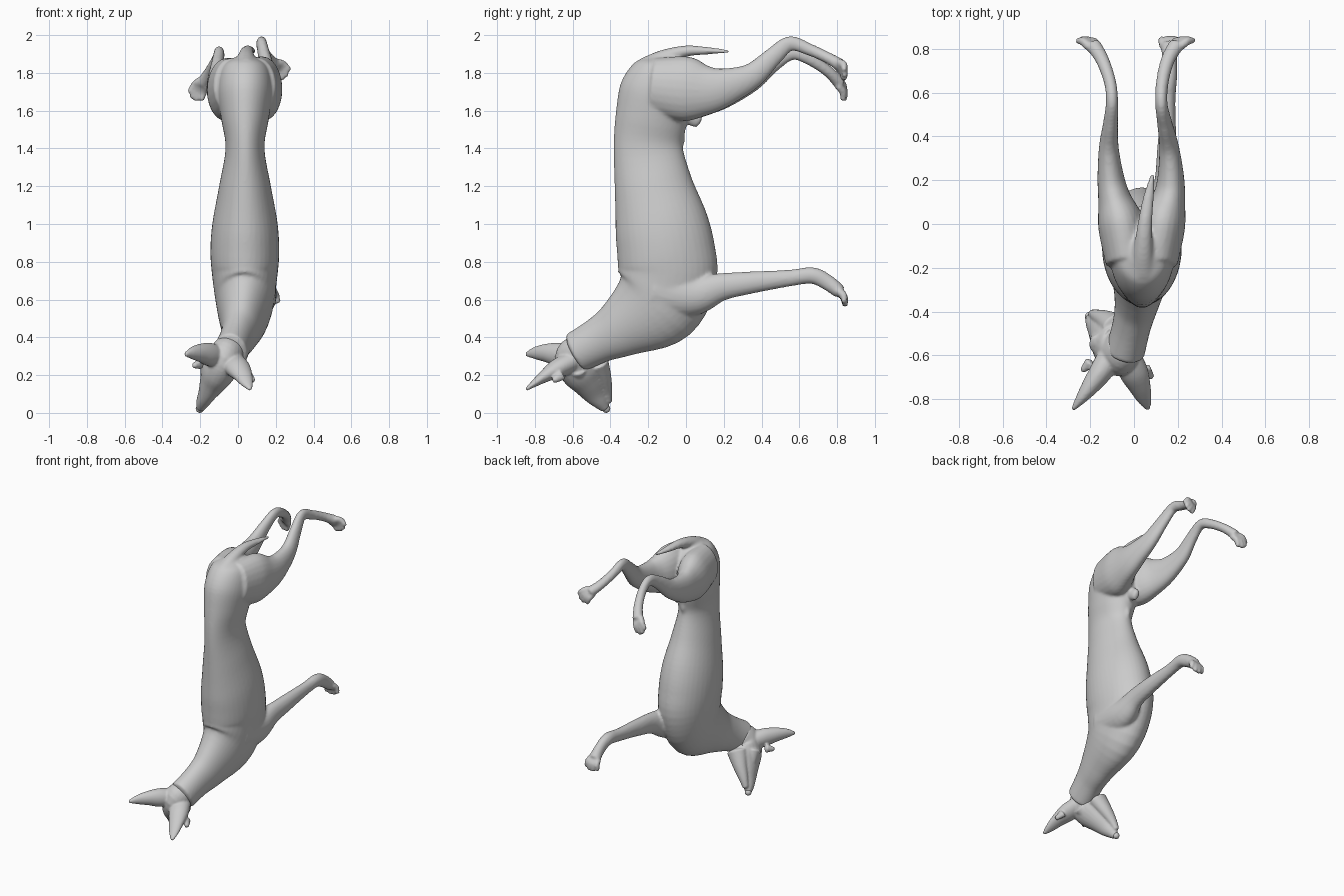
import bpy, bmesh, math
from mathutils import Vector


def catmull(p, i, t):
    a, b, c, d = (p[min(max(i + k, 0), len(p) - 1)] for k in (-1, 0, 1, 2))
    return [0.5 * (2 * q + (r - o) * t + (2 * o - 5 * q + 4 * r - s) * t * t
                   + (3 * q - o - 3 * r + s) * t ** 3) for o, q, r, s in zip(a, b, c, d)]


def loft(bm, pts, steps=5, n=24, up=(1, 0, 0)):
    """Tube through (x, y, z, half width, half depth) sections with rounded tips."""
    rows = [catmull(pts, i, k / steps) for i in range(len(pts) - 1) for k in range(steps)]
    rows.append(list(pts[-1]))
    cs = [Vector(r[:3]) for r in rows]
    rings, new = [], []
    for i, r in enumerate(rows):
        t = (cs[min(i + 1, len(cs) - 1)] - cs[max(i - 1, 0)]).normalized()
        u = Vector(up)
        s = (u - t * u.dot(t)).normalized()
        w = t.cross(s)
        ring = [bm.verts.new(cs[i] + s * r[3] * math.cos(j * math.tau / n)
                             + w * r[4] * math.sin(j * math.tau / n)) for j in range(n)]
        if i in (0, len(rows) - 1):
            tip = bm.verts.new(cs[i] + t * min(r[3], r[4]) * (0.5 if i else -0.5))
            ends = (tip, ring)
            new += [bm.faces.new((tip, ring[j], ring[(j + 1) % n])) for j in range(n)]
        rings.append(ring)
    for a, b in zip(rings, rings[1:]):
        new += [bm.faces.new((a[j], a[(j + 1) % n], b[(j + 1) % n], b[j])) for j in range(n)]
    bmesh.ops.recalc_face_normals(bm, faces=new)


def paw(bm, base, tip, spread):
    """Four curled toes with claws fanned from base to tip."""
    base, tip, spread = Vector(base), Vector(tip), Vector(spread)
    for k, l in ((-1.5, .82), (-.5, 1), (.5, 1), (1.5, .82)):
        a = base + spread * k * .6
        b = base + (tip - base) * l + spread * k
        m = (a + b) / 2 + Vector((0, .012, .008))
        loft(bm, [(*a, .02, .02), (*m, .019, .021), (*b, .013, .014)], 4, 12)


def finish(bm, name, voxel, smooth):
    me = bpy.data.meshes.new(name)
    bm.to_mesh(me)
    bm.free()
    ob = bpy.data.objects.new(name, me)
    bpy.context.collection.objects.link(ob)
    r = ob.modifiers.new("fuse", 'REMESH')
    r.mode, r.voxel_size, r.use_smooth_shade = 'VOXEL', voxel, True
    s = ob.modifiers.new("soften", 'SMOOTH')
    s.factor, s.iterations = .5, smooth
    return ob


# torso and neck, hanging head-down with the back toward -y
body = bmesh.new()
loft(body, [(.037, -.11, 1.87, .07, .09), (.037, -.12, 1.82, .125, .155), (.037, -.15, 1.7, .145, .2),
            (.037, -.185, 1.55, .125, .19), (.037, -.2, 1.4, .103, .183), (.037, -.172, 1.2, .137, .208),
            (.037, -.13, 1.0, .173, .247), (.036, -.105, .85, .182, .26), (.036, -.1, .72, .172, .262),
            (.035, -.165, .575, .15, .245), (.015, -.34, .45, .105, .16),
            (-.01, -.46, .385, .088, .122), (-.04, -.58, .32, .09, .11)], n=40)

# back legs
loft(body, [(.1, -.17, 1.73, .1, .15), (.13, 0, 1.715, .105, .172), (.16, .12, 1.71, .075, .13),
            (.168, .22, 1.73, .06, .098), (.16, .35, 1.785, .045, .068), (.14, .46, 1.885, .034, .05),
            (.125, .55, 1.955, .028, .04), (.13, .65, 1.925, .029, .032),
            (.155, .75, 1.88, .032, .03), (.195, .82, 1.84, .036, .034)])
loft(body, [(-.03, -.17, 1.73, .1, .15), (-.06, 0, 1.71, .105, .168), (-.09, .12, 1.705, .075, .127),
            (-.107, .22, 1.72, .06, .096), (-.115, .35, 1.77, .045, .066), (-.107, .46, 1.85, .034, .046),
            (-.1, .56, 1.905, .028, .037), (-.11, .65, 1.875, .028, .032),
            (-.145, .75, 1.81, .031, .03), (-.185, .815, 1.745, .036, .034)])

# single front leg with its shoulder
loft(body, [(.1, -.16, .66, .1, .15), (.12, .03, .62, .085, .11), (.142, .18, .665, .052, .075),
            (.15, .33, .688, .045, .06), (.155, .55, .714, .034, .044), (.16, .67, .727, .037, .044),
            (.163, .75, .69, .034, .042), (.163, .815, .64, .042, .036)])

# paws
paw(body, (.195, .81, 1.84), (.25, .84, 1.775), (.022, .001, .018))
paw(body, (-.185, .805, 1.745), (-.235, .84, 1.66), (-.022, .001, .014))
paw(body, (.163, .81, .64), (.168, .842, .565), (.031, 0, .003))

# tail and groin
loft(body, [(.04, -.22, 1.83, .06, .05), (.042, -.12, 1.88, .045, .042), (.05, 0, 1.915, .033, .03),
            (.066, .12, 1.917, .025, .019), (.085, .225, 1.914, .01, .008)])
loft(body, [(.037, -.06, 1.62, .05, .05), (.037, .02, 1.57, .035, .045), (.037, .07, 1.54, .022, .035)])
loft(body, [(.037, -.05, 1.55, .03, .03), (.037, -.035, 1.45, .025, .03), (.037, -.06, 1.36, .015, .02)])
finish(body, "hound_body", .009, 6)

# head: skull, muzzle and lower jaw
head = bmesh.new()
loft(head, [(-.04, -.55, .34, .085, .09), (-.07, -.58, .29, .092, .115), (-.105, -.55, .22, .09, .112),
            (-.135, -.515, .16, .07, .088), (-.165, -.48, .1, .047, .064),
            (-.187, -.45, .055, .035, .042), (-.2, -.427, .022, .022, .024)])
loft(head, [(-.08, -.47, .27, .07, .06), (-.125, -.44, .19, .05, .045),
            (-.165, -.42, .12, .033, .03), (-.192, -.408, .06, .02, .018)])

# cheekbones and brows
for p, q in (((-.03, -.57, .23), (-.1, -.54, .14)), ((-.16, -.55, .27), (-.175, -.5, .17))):
    loft(head, [(*p, .045, .05), (*q, .02, .025)])

# ears, tapered and slightly flattened
loft(head, [(-.03, -.61, .27, .065, .055), (.0, -.68, .235, .066, .052), (.025, -.74, .2, .052, .036),
            (.047, -.8, .158, .034, .02), (.065, -.845, .125, .011, .008)])
loft(head, [(-.11, -.61, .3, .06, .06), (-.155, -.68, .31, .052, .062), (-.195, -.735, .317, .042, .05),
            (-.24, -.795, .317, .026, .034), (-.278, -.845, .31, .009, .012)])
# small ear-edge folds
loft(head, [(.055, -.66, .2, .022, .03), (.08, -.7, .17, .014, .015)])
loft(head, [(-.2, -.63, .26, .025, .03), (-.235, -.67, .25, .014, .014)])
finish(head, "hound_head", .007, 3)

# nose pad and eyes
for name, loc, r in (("nose", (-.202, -.423, .022), .022),
                     ("eye_right", (-.068, -.55, .155), .016), ("eye_left", (-.183, -.505, .18), .016)):
    bpy.ops.mesh.primitive_uv_sphere_add(segments=16, ring_count=8, radius=r, location=loc)
    bpy.context.object.name = name
    bpy.ops.object.shade_smooth()
